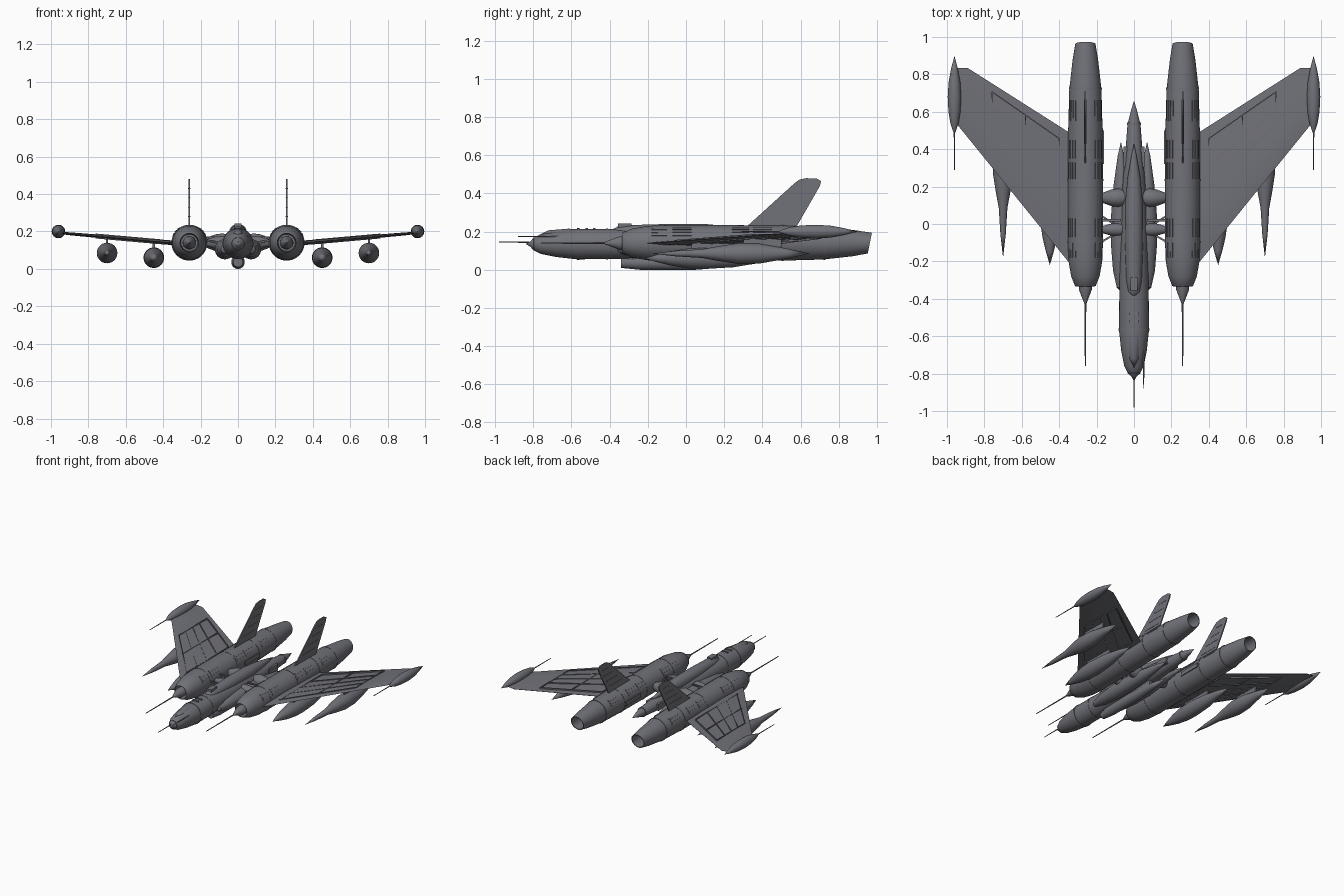
import bpy
import bmesh
from math import cos, sin, pi, radians
from mathutils import Vector

default_cube = bpy.data.objects.get("Cube")
if default_cube:
    bpy.data.objects.remove(default_cube, do_unlink=True)

grey = bpy.data.materials.new("warm_dark_grey")
grey.use_nodes = True
grey.diffuse_color = (0.165, 0.168, 0.19, 1)
grey.node_tree.nodes["Principled BSDF"].inputs["Base Color"].default_value = grey.diffuse_color
parts = []


def finish(name, bm, location=(0, 0, 0), turn=0.0):
    """Turn a bmesh into a named, coloured object."""
    bmesh.ops.recalc_face_normals(bm, faces=bm.faces)
    mesh = bpy.data.meshes.new(name)
    bm.to_mesh(mesh)
    bm.free()
    mesh.materials.append(grey)
    obj = bpy.data.objects.new(name, mesh)
    obj.location = location
    obj.rotation_euler.z = turn
    bpy.context.collection.objects.link(obj)
    parts.append(obj)
    return obj


def lathe(name, profile, location, wide=1.0, tall=1.0, sides=32, turn=0.0):
    """Revolve (y, radius) pairs around the y axis; zero radius makes a tip."""
    bm = bmesh.new()
    rings = []
    for y, r in profile:
        count = sides if r else 1
        rings.append([bm.verts.new((r * wide * cos(2 * pi * i / sides), y,
                                    r * tall * sin(2 * pi * i / sides))) for i in range(count)])
    for a, b in zip(rings, rings[1:]):
        for i in range(sides):
            j = (i + 1) % sides
            corners = [a[i % len(a)], a[j % len(a)], b[j % len(b)], b[i % len(b)]]
            bm.faces.new(list(dict.fromkeys(corners)))
    return finish(name, bm, location, turn)


def rod(name, start, end, radius, location):
    return lathe(name, [(start, 0), (start, radius * 0.6), (end, radius), (end, 0)], location, sides=10)


def loft(name, sections):
    """Skin closed sections that share a point count and cap both ends."""
    bm = bmesh.new()
    rings = [[bm.verts.new(p) for p in section] for section in sections]
    for a, b in zip(rings, rings[1:]):
        for i in range(len(a)):
            j = (i + 1) % len(a)
            bm.faces.new((a[i], a[j], b[j], b[i]))
    bm.faces.new(rings[0])
    bm.faces.new(rings[-1])
    return finish(name, bm)


def block(name, center, size):
    corners = ((-1, -1), (1, -1), (1, 1), (-1, 1))
    c, h = Vector(center), Vector(size) / 2
    return loft(name, [[c + Vector((h.x * u, h.y * v, h.z * w)) for u, v in corners] for w in (-1, 1)])


def bar(name, start, end, width, height):
    """Flat bar running between two points, upright in z."""
    a, b = Vector(start), Vector(end)
    side = (b - a).cross(Vector((0, 0, 1))).normalized() * width / 2
    up = Vector((0, 0, height / 2))
    return loft(name, [[p + side + up, p - side + up, p - side - up, p + side - up] for p in (a, b)])


def curved_plate(name, x, z, radius, angle, spread, start, end):
    """Thin raised plate wrapped around a nacelle."""
    steps = 4
    angles = [radians(angle - spread + 2 * spread * i / steps) for i in range(steps + 1)]
    outer, inner = radius + 0.004, radius - 0.01
    outline = [(outer, a) for a in angles] + [(inner, a) for a in reversed(angles)]
    loft(name, [[(x + r * cos(a), y, z + r * sin(a)) for r, a in outline] for y in (start, end)])


# Central fuselage with nose and tail cone
AXIS = 0.135
lathe("fuselage", [(-0.84, 0), (-0.815, 0.014), (-0.8, 0.032), (-0.76, 0.052), (-0.68, 0.068),
                   (-0.57, 0.08), (-0.3, 0.078), (0, 0.07), (0.2, 0.062), (0.4, 0.045),
                   (0.53, 0.035), (0.6, 0.018), (0.66, 0)], (0, 0, AXIS))
rod("nose_probe", -0.98, -0.82, 0.004, (0, 0, 0.145))
rod("pitot_tube", -0.88, -0.65, 0.004, (0.052, 0, 0.175))
for y, r in ((-0.57, 0.083), (-0.42, 0.081), (-0.8, 0.034), (0.53, 0.037)):
    lathe("fuselage_band", [(y, 0), (y, r), (y + 0.012, r), (y + 0.012, 0)], (0, 0, AXIS))
lathe("canopy", [(-0.77, 0), (-0.72, 0.025), (-0.62, 0.034), (-0.45, 0.03), (-0.35, 0)],
      (0, 0, 0.183), tall=0.95)
for y in (-0.52, -0.48):
    block("canopy_rail", (0, y, 0.213), (0.05, 0.012, 0.012))

# Dorsal and belly bodies
lathe("dorsal_body", [(-0.42, 0), (-0.36, 0.034), (-0.3, 0.042), (-0.1, 0.048), (0.1, 0.048),
                      (0.25, 0.034), (0.36, 0.015), (0.43, 0)], (0, 0, 0.192))
block("dorsal_scoop", (0, -0.32, 0.23), (0.04, 0.07, 0.024))
lathe("belly_body", [(-0.34, 0), (-0.34, 0.026), (-0.24, 0.036), (0.05, 0.036), (0.2, 0.024),
                     (0.36, 0)], (0, 0, 0.036))
block("belly_keel", (0, -0.05, 0.06), (0.05, 0.5, 0.05))
block("tail_saddle", (0, 0.36, AXIS), (0.11, 0.11, 0.05))


def wing_span(x):
    """Leading edge, trailing edge and height of the wing at x."""
    trail = min(0.46 + 0.635 * (x - 0.3), 0.835)
    return -0.265 + 1.235 * (x - 0.3), trail, 0.135 + 0.088 * (x - 0.3)


def wing_point(x, f, s):
    lead, trail, z = wing_span(x)
    return (s * x, lead + f * (trail - lead), z)


def wing_section(x, s, thick):
    lead, trail, z = wing_span(x)
    shape = ((0, 0), (0.12, 0.7), (0.4, 1), (0.75, 0.6), (1, 0.08),
             (1, -0.08), (0.75, -0.6), (0.4, -1), (0.12, -0.7))
    return [(s * x, lead + f * (trail - lead), z + h * thick) for f, h in shape]


def spindle(name, front, back, radius, location, needle):
    """Pointed pod; needle stretches a slim nose in front of it."""
    span = back - front
    shape = [(0, 0), (0.15, 0.26), (0.32, 0.42), (0.42, 0.7), (0.55, 1), (0.68, 0.95), (0.85, 0.5), (1, 0)]
    if not needle:
        shape = [(0, 0), (0.1, 0.38), (0.2, 0.7), (0.33, 0.95), (0.45, 1), (0.65, 0.85), (0.85, 0.42), (1, 0)]
    lathe(name, [(front + f * span, r * radius) for f, r in shape], location)


for s, side in ((1, "left"), (-1, "right")):
    # Engine nacelle, hollow at both ends, with a slanted exhaust lip
    x, z = s * 0.26, 0.14
    nacelle = lathe(side + "_nacelle", [
        (-0.27, 0), (-0.27, 0.045), (-0.335, 0.05), (-0.33, 0.056), (-0.28, 0.076), (-0.2, 0.09),
        (-0.1, 0.094), (0.23, 0.094), (0.5, 0.092), (0.72, 0.086), (0.88, 0.068), (0.963, 0.054),
        (0.962, 0.049), (0.85, 0.046), (0.85, 0)], (x, 0, z), sides=40)
    for v in nacelle.data.vertices:
        if v.co.y > 0.94:
            v.co.y += 0.2 * v.co.z
    lathe(side + "_intake_spike", [(-0.44, 0), (-0.42, 0.008), (-0.35, 0.035), (-0.26, 0.036), (-0.26, 0)],
          (x, 0, z))
    rod(side + "_intake_probe", -0.76, -0.42, 0.005, (x, 0, z))
    for y, r in ((-0.1, 0.096), (0.23, 0.096), (0.5, 0.094), (0.72, 0.088)):
        lathe(side + "_nacelle_band", [(y, 0), (y, r), (y + 0.01, r), (y + 0.01, 0)], (x, 0, z), sides=40)

    # Louvred panels on the nacelle shoulders
    for start, end, r in ((-0.18, -0.1, 0.091), (-0.07, 0.03, 0.094), (0.24, 0.33, 0.094),
                          (0.35, 0.45, 0.093), (0.55, 0.66, 0.089)):
        for angle in (28, 40, 52, 128, 140, 152):
            curved_plate(side + "_louvre", x, z, r, angle, 4, start, end)
    block(side + "_inner_strip", (s * 0.167, 0.41, z), (0.012, 0.18, 0.03))

    # Tail fin with rounded tip and raised ribs
    outline = ((0.3, 0.21), (0.57, 0.455), (0.595, 0.473), (0.63, 0.48), (0.685, 0.478),
               (0.708, 0.465), (0.702, 0.44), (0.57, 0.21))
    loft(side + "_fin", [[(x + w, y, h) for y, h in outline] for w in (-0.004, 0.004)])
    for h in (0.28, 0.33, 0.38, 0.43):
        lead, trail = 0.3 + 1.1 * (h - 0.21), 0.57 + 0.574 * (h - 0.21)
        bar(side + "_fin_rib", (x, lead + 0.05, h), (x, trail - 0.03, h), 0.012, 0.004)

    # Swept wing and its panel ribs
    loft(side + "_wing", [wing_section(0.3, s, 0.013), wing_section(0.89, s, 0.008),
                          wing_section(0.96, s, 0.006)])
    for f in (0.13, 0.32, 0.5, 0.68, 0.9):
        bar(side + "_wing_stringer", wing_point(0.4, f, s), wing_point(0.76, f, s), 0.006, 0.026)
    for span in (0.4, 0.58, 0.76):
        bar(side + "_wing_rib", wing_point(span, 0.12, s), wing_point(span, 0.9, s), 0.006, 0.025)

    # Wing tip pod
    tip = (s * 0.96, 0, 0.2)
    lathe(side + "_tip_pod", [(0.48, 0), (0.5, 0.009), (0.54, 0.022), (0.6, 0.032), (0.68, 0.036),
                              (0.76, 0.031), (0.83, 0.018), (0.9, 0)], tip)
    rod(side + "_tip_probe", 0.29, 0.5, 0.004, tip)

    # Underwing pods on pylons
    spindle(side + "_inner_pod", -0.22, 0.5, 0.055, (s * 0.45, 0, 0.06), False)
    spindle(side + "_outer_pod", -0.18, 0.65, 0.055, (s * 0.7, 0, 0.085), True)
    block(side + "_inner_pylon", (s * 0.45, 0.15, 0.125), (0.012, 0.24, 0.05))
    block(side + "_outer_pylon", (s * 0.7, 0.4, 0.145), (0.012, 0.2, 0.05))

    # Flank body beside the fuselage
    lathe(side + "_flank_body", [(-0.36, 0), (-0.34, 0.022), (-0.25, 0.042), (-0.1, 0.054), (0.04, 0.053),
                                 (0.2, 0.04), (0.36, 0.018), (0.44, 0)], (s * 0.07, 0, 0.105))

    # Cross members joining nacelle and fuselage
    for y, r in ((0.14, 0.05), (-0.03, 0.036)):
        lathe(side + "_cross_member", [(0.02, 0), (0.04, r * 0.7), (0.08, r), (0.12, r * 0.9),
                                       (0.16, r * 0.6), (0.19, r * 0.3), (0.19, 0)],
              (0, y, 0.14), turn=-s * pi / 2)
    for y in (-0.11, 0.06):
        bar(side + "_brace", (s * 0.06, -0.03, 0.13), (s * 0.2, y, 0.16), 0.01, 0.01)
    block(side + "_upper_tie", (s * 0.13, 0.02, 0.17), (0.12, 0.012, 0.008))

# Smooth curved skins, keep panel edges crisp
bpy.ops.object.select_all(action="DESELECT")
for obj in parts:
    obj.select_set(True)
bpy.context.view_layer.objects.active = parts[0]
bpy.ops.object.shade_smooth_by_angle(angle=radians(32))
